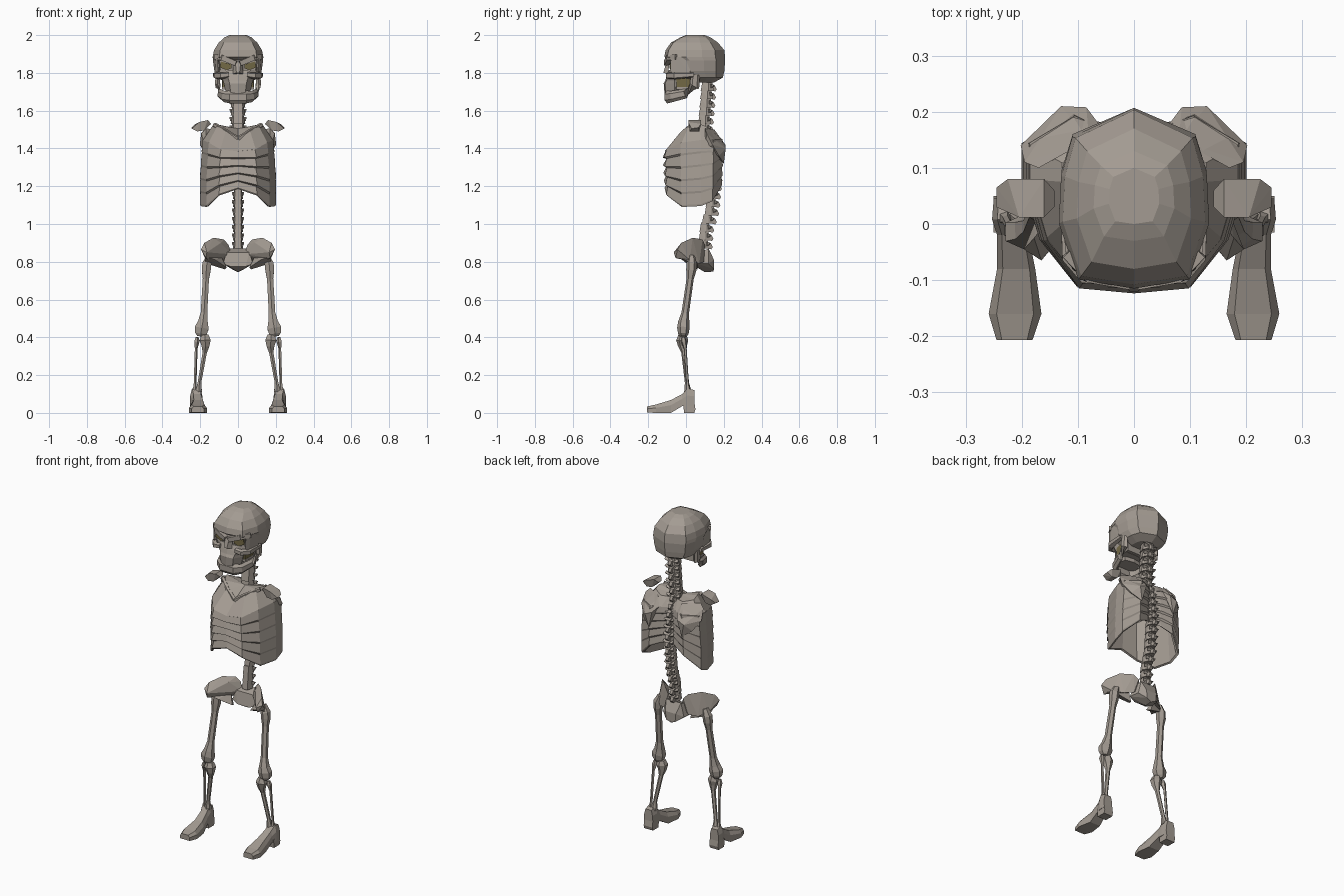
import bpy, bmesh, math
from mathutils import Vector


def material(name, rgb):
    m = bpy.data.materials.new(name)
    m.diffuse_color = (*rgb, 1)
    return m


BONE = material("bone", (0.37, 0.33, 0.29))
HOLLOW = material("olive_hollow", (0.17, 0.14, 0.06))


def finish(name, bm, mat=BONE, mirror=False):
    bmesh.ops.recalc_face_normals(bm, faces=bm.faces)
    me = bpy.data.meshes.new(name)
    bm.to_mesh(me)
    bm.free()
    me.materials.append(mat)
    ob = bpy.data.objects.new(name, me)
    bpy.context.collection.objects.link(ob)
    if mirror:
        mod = ob.modifiers.new("mirror", 'MIRROR')
        mod.use_mirror_merge = False
    return ob


def loft(name, rings, **kw):
    """Skin closed rings and close both ends with fans."""
    bm = bmesh.new()
    vs = [[bm.verts.new(p) for p in r] for r in rings]
    n = len(vs[0])
    for a, b in zip(vs, vs[1:]):
        for i in range(n):
            j = (i + 1) % n
            bm.faces.new((a[i], a[j], b[j], b[i]))
    for r in (vs[0], vs[-1]):
        c = bm.verts.new(sum((v.co for v in r), Vector()) / n)
        for i in range(n):
            bm.faces.new((r[i], r[(i + 1) % n], c))
    return finish(name, bm, **kw)


def hull(name, pts, **kw):
    bm = bmesh.new()
    for p in pts:
        bm.verts.new(p)
    bmesh.ops.convex_hull(bm, input=bm.verts[:])
    bmesh.ops.delete(bm, geom=[v for v in bm.verts if not v.link_faces], context='VERTS')
    return finish(name, bm, **kw)


def tube(name, path, n=6, **kw):
    """Path items: (x, y, z, side radius, other radius)."""
    pts = [Vector(p[:3]) for p in path]
    rings = []
    for i, p in enumerate(path):
        t = (pts[min(i + 1, len(pts) - 1)] - pts[max(i - 1, 0)]).normalized()
        ref = Vector((0, 1, 0)) if abs(t.z) > 0.75 else Vector((0, 0, 1))
        s = t.cross(ref).normalized()
        u = s.cross(t)
        rings.append([pts[i] + s * p[3] * math.cos(a) + u * p[-1] * math.sin(a)
                      for a in [math.tau * (k + 0.5) / n for k in range(n)]])
    return loft(name, rings, **kw)


def both_sides(half):
    """Complete a half outline whose first and last points lie on x = 0."""
    return half + [(-x, y, z) for x, y, z in half[-2:0:-1]]


# Cranium: (height, half width, front, back); the front steps in at the eyes
rings = []
for z, w, f, b in [(1.75, .065, .01, .15), (1.775, .11, -.03, .195), (1.81, .125, -.08, .203),
                   (1.865, .133, -.085, .207), (1.885, .134, -.115, .207), (1.92, .127, -.108, .203),
                   (1.96, .102, -.08, .17), (1.988, .072, -.03, .13), (2.0, .045, .0, .1)]:
    d = b - f
    rings.append(both_sides([(0, f, z), (.74 * w, f + .05 * d, z), (w, f + .36 * d, z),
                             (.97 * w, f + .62 * d, z), (.82 * w, f + .84 * d, z), (0, b, z)]))
loft("cranium", rings)

# Face
tube("brow", [(.118, -.05, 1.885, .018), (.08, -.09, 1.88, .02), (.01, -.104, 1.85, .018)], n=4, mirror=True)
hull("temple", [(.128, .02, 1.88), (.125, .02, 1.8), (.122, -.05, 1.885), (.11, -.08, 1.875), (.106, -.084, 1.81),
                (.115, -.06, 1.79), (.09, -.02, 1.79), (.09, -.02, 1.88), (.1, -.08, 1.84)], mirror=True)
tube("cheekbone", [(.05, -.095, 1.79, .015), (.085, -.093, 1.785, .018), (.112, -.06, 1.785, .02),
                   (.12, .04, 1.79, .014)], n=5, mirror=True)
hull("nose_bridge", [(s * x, y, z) for s in (-1, 1) for x, y, z in
                     [(.025, -.085, 1.87), (.014, -.106, 1.85), (.008, -.12, 1.8), (.026, -.095, 1.795)]])
hull("eye_hollow", [(x, -.092 + .15 * x + o, z) for x, z in
                    [(.034, 1.825), (.034, 1.845), (.09, 1.86), (.097, 1.83), (.06, 1.815)] for o in (0, .008)],
     mat=HOLLOW, mirror=True)
loft("upper_jaw", [both_sides([(0, -.1 - o, z), (.6 * w, -.093 - o, z), (w, -.06, z), (.85 * w, -.01, z), (0, 0, z)])
                   for z, w, o in [(1.815, .1, -.01), (1.785, .096, .002), (1.76, .08, .01),
                                   (1.745, .075, .018), (1.69, .063, .014)]])
hull("mouth_hollow", [(x, y, z) for x in (-.083, .083) for y in (-.05, .03) for z in (1.725, 1.78)], mat=HOLLOW)
hull("palate", [(s * x, y, z) for s in (-1, 1) for x, y in [(.084, .033), (.084, -.05), (.06, -.06)]
                for z in (1.712, 1.726)])
hull("skull_base", [(x, y, z) for x in (-.085, .085) for y in (.031, .05) for z in (1.714, 1.78)])
jaw = [(.108, .05, 1.79, .014, .024), (.107, .045, 1.73, .015, .028), (.095, -.005, 1.69, .015, .026),
       (.072, -.075, 1.675, .016, .03), (.042, -.1, 1.672, .016, .034)]
tube("lower_jaw", jaw + [(-p[0], *p[1:]) for p in reversed(jaw)], n=6)

# Spine: vertebrae strung along a curve of (y, z)
curve = [(.12, 1.75), (.11, 1.62), (.1, 1.52), (.135, 1.42), (.15, 1.25), (.135, 1.08), (.105, .98), (.095, .86)]


def spine_y(z):
    for (y0, z0), (y1, z1) in zip(curve, curve[1:]):
        if z >= z1:
            return y0 + (y1 - y0) * (z0 - z) / (z0 - z1)
    return curve[-1][0]


COUNT, STEP = 20, .044
for i in range(COUNT):
    z = 1.73 - i * STEP
    neck = z > 1.5
    y, w, k = spine_y(z), .039 if neck else .027, 1.2 if neck else 1
    h = STEP * .56
    hull("vertebra", [(s * a * w, y + b * k, z + c) for s in (-1, 1)
                      for a, b, c in [(.6, -.026, h), (.75, 0, h), (.5, .016, h),
                                      (.65, -.034, -h), (1, 0, -h), (.6, .024, -h)]])
    hull("vertebra_spine", [(s * a, y + b, z + c) for s in (-1, 1)
                            for a, b, c in [(.016, 0, .02), (.016, 0, -.02), (.01, .034, .004),
                                            (.008, .044, -.016), (.01, .036, -.028)]])
    hull("vertebra_wing", [(0, y, z + .012), (0, y, z - .016), (0, y + .03, z - .005),
                           (w + .005, y + .016, z + .012), (w + .005, y + .028, z + .004),
                           (w + .002, y + .016, z - .008)], mirror=True)

# Rib cage: one plan outline, heights per point, overlapping rib bands
plan = [(0, -.124), (.1, -.115), (.165, -.03), (.197, .08), (.197, .145), (.115, .198), (.05, .178), (0, .148)]
z_top = [1.45, 1.49, 1.525, 1.53, 1.515, 1.5, 1.5, 1.5]
z_chest = [1.385, 1.395, 1.43, 1.445, 1.445, 1.45, 1.45, 1.45]
z_low = [1.185, 1.15, 1.09, 1.095, 1.12, 1.2, 1.23, 1.24]
lip = [.1, .06, .02, .006, .008, .04, .12, .12]


def rib_ring(sx, sy, zs, inset=0.0, lift=0.0):
    return both_sides([(x * sx * (1 - inset * l), .07 + (y - .07) * sy * (1 - inset * l), z + lift)
                       for (x, y), z, l in zip(plan, zs, lip)])


rings = [rib_ring(.65, .52, z_top), rib_ring(.94, .94, z_chest)]
RIBS = 5
for i in range(RIBS):
    for t, inset in ((i / RIBS, 1), ((i + .85) / RIBS, 0)):
        zs = [a + (b - a) * t for a, b in zip(z_chest, z_low)]
        rings.append(rib_ring(.955 + .065 * min(1, 1.8 * t), 1 - .06 * t * t, zs, inset))
# The inside is hollow and open below
rings += [rib_ring(1.01, .92, z_low), rib_ring(.95, .86, z_low, 0, .004),
          rib_ring(.86, .82, z_chest, 0, -.02), rib_ring(.55, .45, z_top, 0, -.03)]
loft("rib_cage", rings)

# Shoulders
tube("collarbone", [(.0, -.03, 1.45, .013), (.06, -.01, 1.49, .011), (.125, .035, 1.525, .013)], n=5, mirror=True)
hull("shoulder_tip", [(.245, .03, 1.505), (.245, .065, 1.51), (.225, .08, 1.53), (.16, .08, 1.55), (.142, .06, 1.53),
                      (.142, .03, 1.53), (.16, .012, 1.55), (.205, .012, 1.54), (.18, .02, 1.495),
                      (.18, .07, 1.495), (.215, .02, 1.49), (.215, .07, 1.49)], mirror=True)
hull("shoulder_blade", [(.08, .15, 1.5), (.06, .175, 1.45), (.085, .208, 1.42), (.13, .21, 1.4), (.11, .2, 1.32),
                        (.165, .175, 1.36), (.202, .14, 1.42), (.195, .11, 1.48), (.17, .1, 1.505),
                        (.1, .14, 1.4), (.17, .1, 1.4)], mirror=True)

# Pelvis: flared blade, hip joint block, and the central bone
hull("hip_blade", [(.196, -.045, .865), (.165, -.065, .85), (.17, -.055, .82), (.178, -.025, .9), (.13, .035, .927),
                   (.075, .088, .918), (.05, .1, .89), (.035, .09, .84), (.08, .095, .8), (.13, .07, .79),
                   (.17, .02, .81), (.1, .03, .82), (.09, .04, .9)], mirror=True)
hull("hip_joint", [(.17, -.045, .83), (.175, .015, .8), (.15, .045, .785), (.07, .06, .76), (.06, .03, .77),
                   (.09, .06, .83), (.12, -.02, .81), (.13, .05, .84)], mirror=True)
hull("sacrum", [(s * x, y, z) for s in (-1, 1) for x, y, z in
                [(.06, .065, .85), (.05, .12, .87), (.08, .06, .79), (.07, .12, .79), (.04, .05, .775),
                 (.035, .148, .81), (.03, .148, .76), (.0, .1, .745), (.0, .145, .748)]])

# Legs
tube("thigh_bone", [(.15, .03, .83, .018), (.165, .03, .79, .028), (.168, .028, .755, .027), (.17, .022, .71, .019),
                    (.18, -.004, .53, .02), (.186, -.012, .48, .03), (.192, -.014, .45, .043, .033),
                    (.196, -.014, .42, .036, .028), (.198, -.014, .405, .02)], n=6, mirror=True)
tube("shin_bone", [(.176, -.018, .412, .022), (.174, -.02, .385, .034, .032), (.172, -.018, .355, .024),
                   (.176, -.012, .32, .013), (.204, .005, .16, .011), (.208, .01, .11, .02)], n=6, mirror=True)
tube("outer_shin_bone", [(.216, -.014, .4, .01), (.219, -.012, .378, .015), (.222, -.004, .34, .008),
                         (.228, .008, .15, .008), (.23, .012, .11, .015)], n=5, mirror=True)

# Feet: (y, centre x, half width, bottom, top)
foot = []
for y, x, w, lo, hi in [(-.207, .213, .032, .002, .034), (-.16, .212, .047, 0, .044), (-.08, .21, .034, 0, .068),
                        (-.02, .216, .028, .036, .1), (.008, .221, .032, .035, .13), (.045, .222, .028, .04, .12)]:
    mid = lo + (hi - lo) * .6
    foot.append([(x - w, y, lo), (x + w, y, lo), (x + w, y, mid), (x + .7 * w, y, hi),
                 (x - .7 * w, y, hi), (x - w, y, mid)])
loft("foot", foot, mirror=True)
hull("heel", [(x, y, z) for x in (.192, .25) for y, z in [(-.01, 0), (.044, 0), (.05, .02), (.044, .06), (-.015, .05)]],
     mirror=True)
